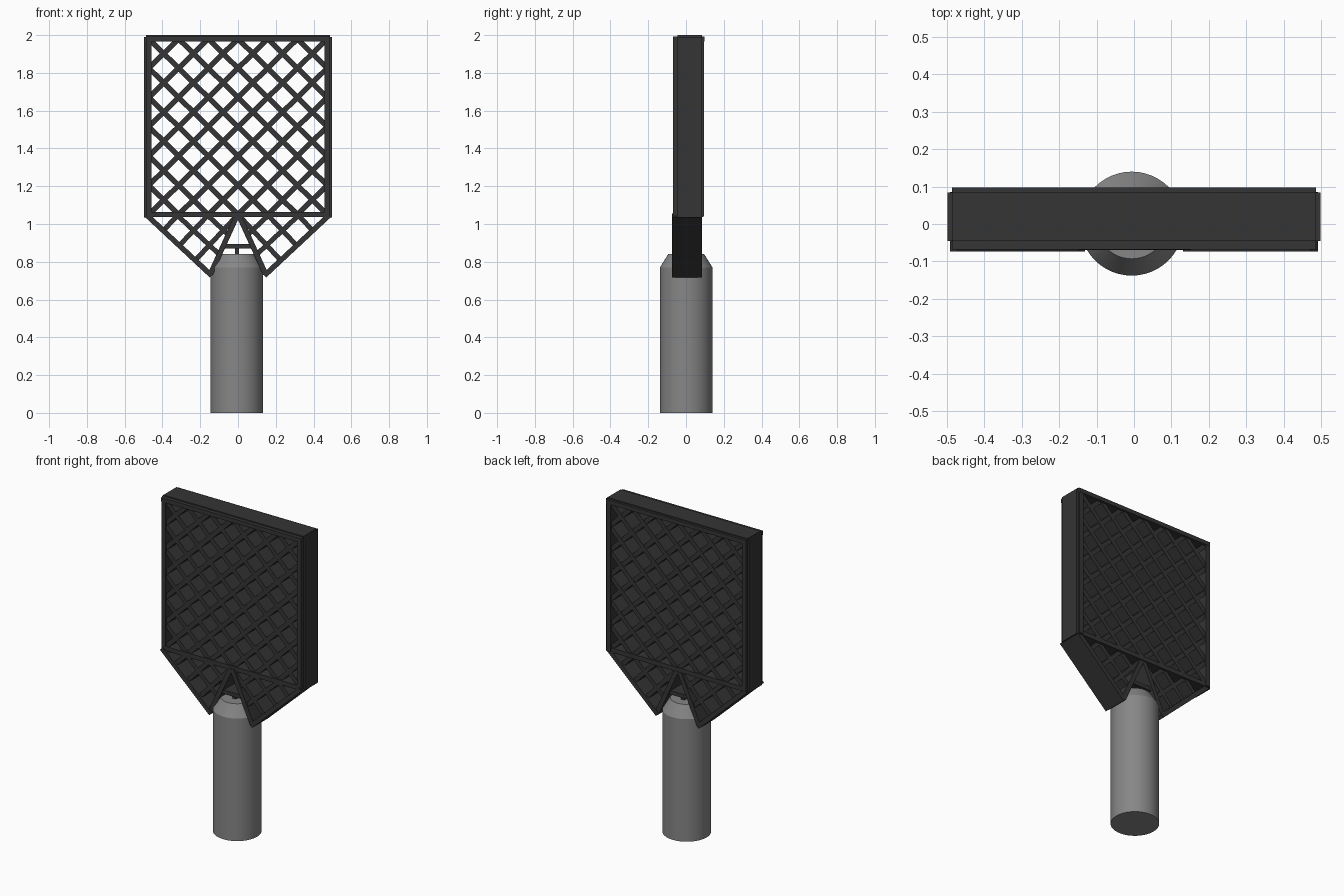
import bpy, bmesh
from mathutils import Vector, Matrix

if "Cube" in bpy.data.objects:
    bpy.data.objects.remove(bpy.data.objects["Cube"])


def material(name, v):
    m = bpy.data.materials.new(name)
    m.diffuse_color = (v, v, v, 1)
    m.use_nodes = True
    m.node_tree.nodes["Principled BSDF"].inputs["Base Color"].default_value = m.diffuse_color
    return m


dark = material("dark_grey", 0.035)
mid = material("mid_grey", 0.24)


def finish(name, bm, mat):
    me = bpy.data.meshes.new(name)
    bm.to_mesh(me)
    bm.free()
    me.materials.append(mat)
    ob = bpy.data.objects.new(name, me)
    bpy.context.collection.objects.link(ob)
    return ob


def bar(bm, p, q, t, y0, y1):
    """Box of thickness t between two (x, z) points, spanning y0..y1."""
    a, b = Vector((p[0], 0, p[1])), Vector((q[0], 0, q[1]))
    d = (b - a).normalized()
    n = Vector((-d.z, 0, d.x))
    c = (a + b) / 2 + Vector((0, (y0 + y1) / 2, 0))
    m = Matrix((d, (0, 1, 0), n)).transposed().to_4x4()
    scale = Matrix.Diagonal(((b - a).length, y1 - y0, t, 1))
    bmesh.ops.create_cube(bm, size=1, matrix=Matrix.Translation(c) @ m @ scale)


W, Z0, Z1 = 0.472, 1.05, 1.98

# outer frame: full-depth rim plus a narrower outer skin
bm = bmesh.new()
bar(bm, (-0.487, Z1), (0.487, Z1), 0.026, -0.068, 0.098)
bar(bm, (-0.487, 1.994), (0.487, 1.994), 0.012, -0.045, 0.084)
bar(bm, (-0.485, Z0), (0.485, Z0), 0.028, -0.066, 0.09)
for s in (-1, 1):
    bar(bm, (s * W, 1.04), (s * W, 1.99), 0.028, -0.068, 0.096)
    bar(bm, (s * 0.491, 1.035), (s * 0.491, 1.99), 0.014, -0.045, 0.084)
finish("panel_frame", bm, dark)

# diagonal lattice, six diamonds each way
bm = bmesh.new()
N = 6


def pt(u, v):
    return (-W + 2 * W * u / N, Z0 + (Z1 - Z0) * v / N)


for k in range(1, 2 * N):
    a, b = max(0, k - N), min(N, k)
    bar(bm, pt(a, k - a), pt(b, k - b), 0.028, -0.056, 0.084)
    bar(bm, pt(a, N - k + a), pt(b, N - k + b), 0.028, -0.058, 0.086)
finish("panel_lattice", bm, dark)

# lower braces: sloped plates and their lattice, both sides
bm = bmesh.new()
braces = [
    ((-0.32, 1.045), (-0.098, 0.838)),
    ((-0.16, 1.045), (-0.051, 0.943)),
    ((-0.32, 1.045), (-0.394, 0.967)),
    ((-0.16, 1.045), (-0.309, 0.888)),
    ((-0.005, 1.045), (-0.225, 0.809)),
]
for s in (-1, 1):
    bar(bm, (s * 0.482, 1.046), (s * 0.14, 0.727), 0.028, -0.073, 0.086)
    bar(bm, (s * 0.005, 1.045), (s * 0.146, 0.735), 0.028, -0.070, 0.083)
    for p, q in braces:
        bar(bm, (-s * p[0], p[1]), (-s * q[0], q[1]), 0.026, -0.06, 0.074)
finish("lower_braces", bm, dark)

# small crossbar and post above the shaft
bm = bmesh.new()
bar(bm, (-0.085, 0.882), (0.085, 0.882), 0.024, -0.06, 0.07)
bar(bm, (-0.005, 0.83), (-0.005, 0.882), 0.022, -0.03, 0.04)
finish("crossbar", bm, dark)

# shaft with a tapered top
bm = bmesh.new()
SEG = 48
for r1, r2, z1, z2 in ((0.139, 0.139, 0, 0.77), (0.139, 0.094, 0.77, 0.842)):
    bmesh.ops.create_cone(bm, cap_ends=True, segments=SEG, radius1=r1, radius2=r2,
                          depth=z2 - z1,
                          matrix=Matrix.Translation((-0.006, 0.001, (z1 + z2) / 2)))
# remove the hidden caps between the sections and weld
inner = [f for f in bm.faces if abs(f.normal.z) > 0.99
         and abs(f.calc_center_median().z - 0.77) < 0.001]
bmesh.ops.delete(bm, geom=inner, context="FACES_ONLY")
bmesh.ops.remove_doubles(bm, verts=bm.verts, dist=1e-4)
shaft = finish("shaft", bm, mid)
bpy.context.view_layer.objects.active = shaft
shaft.select_set(True)
bpy.ops.object.shade_smooth_by_angle()
